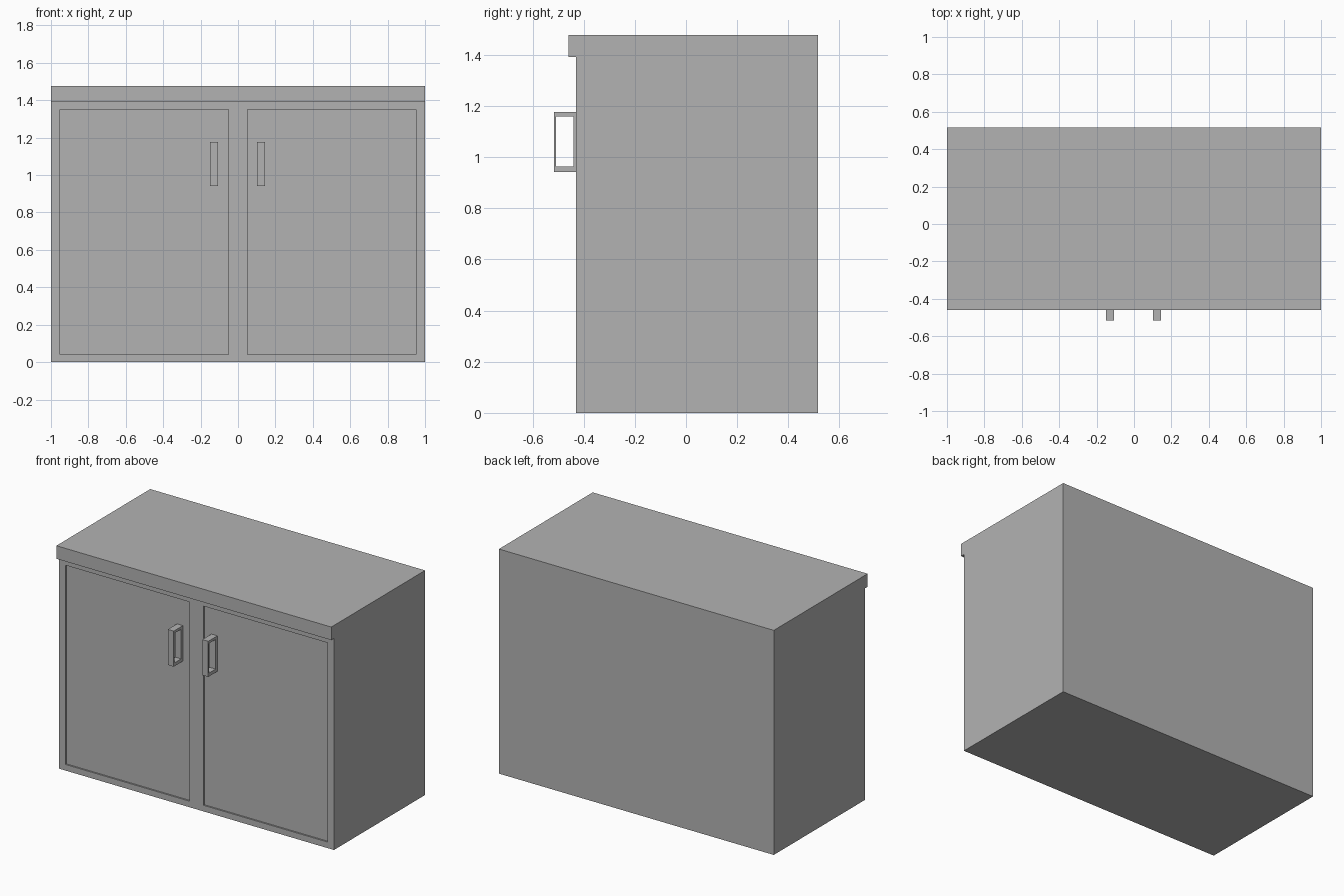
import bpy
import bmesh

cube = bpy.data.objects.get("Cube")
if cube:
    bpy.data.objects.remove(cube, do_unlink=True)

# One plain grey for the whole cabinet
GREY = (0.45, 0.45, 0.45, 1)
grey = bpy.data.materials.new("plain grey")
grey.use_nodes = True
grey.diffuse_color = GREY
grey.node_tree.nodes["Principled BSDF"].inputs["Base Color"].default_value = GREY

BACK, FRONT, LIP = 0.516, -0.431, -0.459
HEIGHT, LIP_Z = 1.477, 1.391
RECESS = 0.01


def add_object(name, bm):
    bmesh.ops.recalc_face_normals(bm, faces=bm.faces)
    mesh = bpy.data.meshes.new(name)
    bm.to_mesh(mesh)
    bm.free()
    mesh.materials.append(grey)
    obj = bpy.data.objects.new(name, mesh)
    bpy.context.collection.objects.link(obj)
    return obj


def cabinet():
    # Side profile with overhanging top, joined across the width
    profile = [(BACK, 0), (BACK, HEIGHT), (LIP, HEIGHT),
               (LIP, LIP_Z), (FRONT, LIP_Z), (FRONT, 0)]
    bm = bmesh.new()
    left, right = [[bm.verts.new((x, y, z)) for y, z in profile] for x in (1, -1)]
    bm.faces.new(left)
    bm.faces.new(right[::-1])
    for i in range(len(profile)):
        j = (i + 1) % len(profile)
        bm.faces.new((left[i], right[i], right[j], left[j]))
    bmesh.ops.recalc_face_normals(bm, faces=bm.faces)

    # Cut the door outlines
    cuts = [((x, 0, 0), (1, 0, 0)) for x in (-0.953, -0.05, 0.05, 0.953)]
    cuts += [((0, 0, z), (0, 0, 1)) for z in (0.04, 1.35)]
    for co, no in cuts:
        bmesh.ops.bisect_plane(bm, geom=bm.verts[:] + bm.edges[:] + bm.faces[:],
                               plane_co=co, plane_no=no)

    # Sink the two doors behind the frame
    doors = []
    for face in bm.faces:
        c = face.calc_center_median()
        if face.normal.y < -0.9 and 0.1 < abs(c.x) < 0.9 and 0.1 < c.z < 1.3:
            doors.append(face)
    bmesh.ops.inset_individual(bm, faces=doors, thickness=0, depth=-RECESS)
    bmesh.ops.dissolve_limit(bm, angle_limit=0.01, verts=bm.verts[:], edges=bm.edges[:])
    add_object("cabinet_body", bm)


def handle(name, x):
    # Rectangular loop, thickened sideways
    def loop(y0, y1, z0, z1):
        return [bm.verts.new((0, y, z)) for y, z in ((y0, z0), (y1, z0), (y1, z1), (y0, z1))]

    bm = bmesh.new()
    outer = loop(-0.516, FRONT + RECESS, 0.942, 1.176)
    inner = loop(-0.509, -0.439, 0.964, 1.159)
    for i in range(4):
        j = (i + 1) % 4
        bm.faces.new((outer[i], outer[j], inner[j], inner[i]))
    obj = add_object(name, bm)
    obj.location.x = x
    solid = obj.modifiers.new("width", 'SOLIDIFY')
    solid.thickness = 0.043
    solid.offset = 0


cabinet()
handle("right_door_handle", -0.128)
handle("left_door_handle", 0.123)
